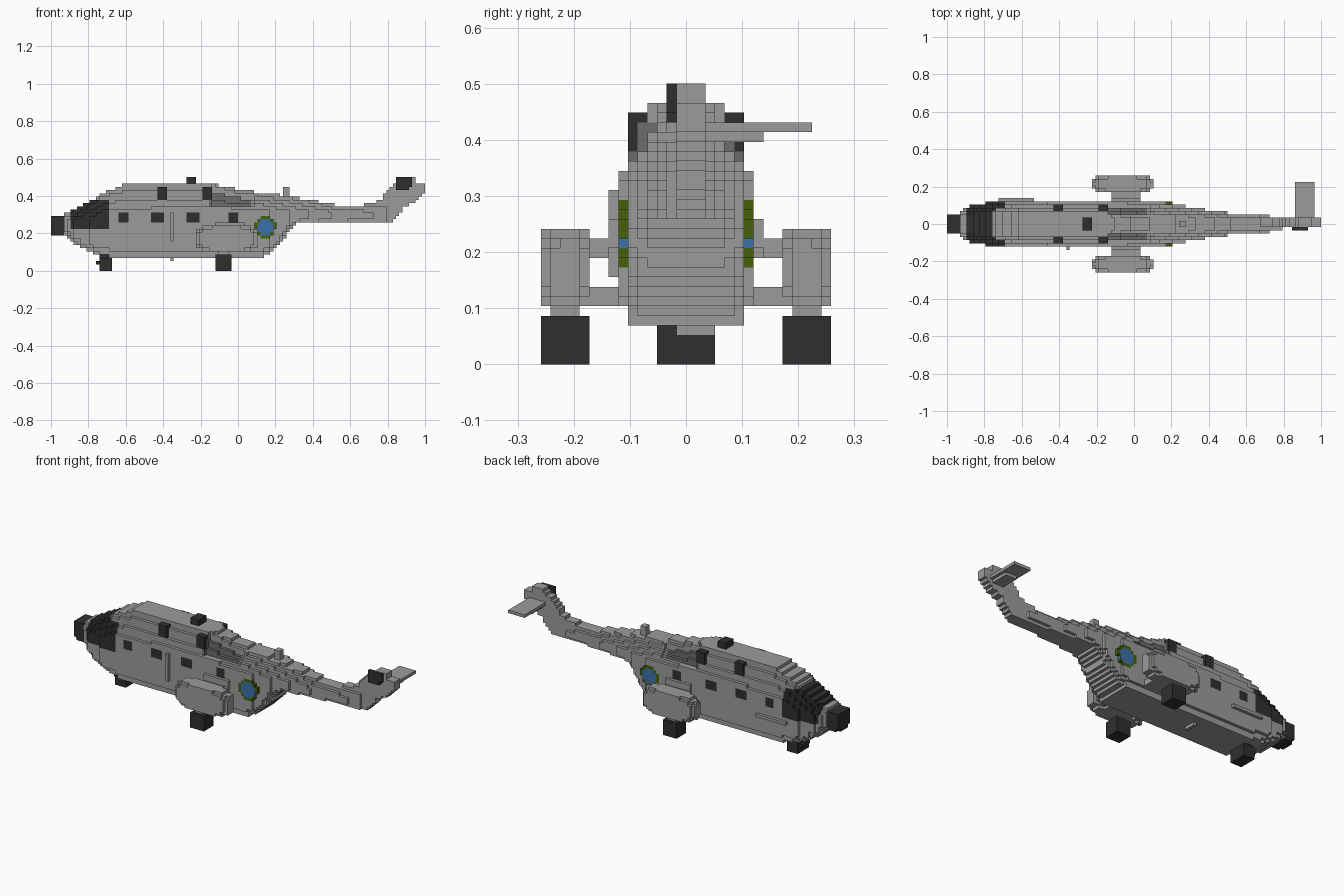
import bpy
import bmesh
from math import floor

cube = bpy.data.objects.get("Cube")
if cube:
    bpy.data.objects.remove(cube, do_unlink=True)

V = 2 / 116  # edge length of one block

COLOURS = {
    "hull_grey": (0.33, 0.33, 0.33),
    "exhaust_grey": (0.15, 0.15, 0.15),
    "dark_glass": (0.028, 0.028, 0.028),
    "roundel_blue": (0.046, 0.16, 0.40),
    "roundel_olive": (0.058, 0.12, 0.003),
}
GREY, EXHAUST, DARK, BLUE, OLIVE = range(5)
materials = []
for name, rgb in COLOURS.items():
    mat = bpy.data.materials.new(name)
    mat.use_nodes = True
    mat.diffuse_color = (*rgb, 1)
    mat.node_tree.nodes["Principled BSDF"].inputs["Base Color"].default_value = (*rgb, 1)
    materials.append(mat)

AXES = [(a, s) for a in range(3) for s in (0, 1)]


def build(name, cells):
    """Turn a {block: colour} dictionary into a mesh of its exposed faces."""
    bm = bmesh.new()
    corners = {}

    def vert(p):
        if p not in corners:
            corners[p] = bm.verts.new((p[0] * V - 1, p[1] * V, p[2] * V))
        return corners[p]

    for cell, colour in cells.items():
        for axis, side in AXES:
            near = list(cell)
            near[axis] += 2 * side - 1
            if tuple(near) in cells:
                continue
            u, w = (axis + 1) % 3, (axis + 2) % 3
            loop = []
            for du, dw in ((0, 0), (1, 0), (1, 1), (0, 1)):
                p = list(cell)
                p[axis] += side
                p[u] += du
                p[w] += dw
                loop.append(vert(tuple(p)))
            face = bm.faces.new(loop if side else loop[::-1])
            face.material_index = colour
    mesh = bpy.data.meshes.new(name)
    bm.to_mesh(mesh)
    bm.free()
    for mat in materials:
        mesh.materials.append(mat)
    obj = bpy.data.objects.new(name, mesh)
    bpy.context.collection.objects.link(obj)


def centres(lo, hi, offset=0.0):
    """Blocks whose centres lie between lo and hi, with those centres."""
    first, last = floor((lo + offset) / V) - 1, floor((hi + offset) / V) + 1
    for i in range(first, last + 1):
        c = (i + 0.5) * V - offset
        if lo < c < hi:
            yield i, c


def fill(x, y, z, colour=GREY, power=None):
    """Box of blocks, or a rounded one when a power is given."""
    cells = {}
    spans = (x, y, z)
    for i, cx in centres(*x, 1):
        for j, cy in centres(*y):
            for k, cz in centres(*z):
                r = 0
                if power:
                    r = sum(abs((2 * c - a - b) / (b - a)) ** power
                            for c, (a, b) in zip((cx, cy, cz), spans))
                if r <= 1:
                    cells[i, j, k] = colour
    return cells


def mirrored(cells):
    return cells | {(i, -1 - j, k): c for (i, j, k), c in cells.items()}


def lerp(table, x):
    for a, b in zip(table, table[1:]):
        if x <= b[0]:
            t = max(0, (x - a[0]) / (b[0] - a[0]))
            return [p + (q - p) * t for p, q in zip(a[1:], b[1:])]
    return table[-1][1:]


# Hull stations: x, bottom, top, half width, shoulder height, roof half width
HULL = [
    (-.94, .20, .305, .06, .26, .045), (-.88, .15, .325, .098, .27, .055),
    (-.80, .105, .365, .112, .28, .07), (-.72, .08, .415, .121, .30, .07),
    (-.60, .07, .467, .121, .31, .062), (-.15, .07, .467, .121, .32, .06),
    (0, .07, .435, .121, .32, .05), (.13, .075, .415, .121, .32, .05),
    (.18, .10, .412, .112, .32, .045), (.31, .25, .39, .09, .32, .04),
    (.43, .25, .37, .07, .32, .035), (.52, .25, .353, .058, .31, .03),
    (.70, .25, .353, .045, .31, .025), (.80, .25, .36, .035, .31, .02),
]
WINDOWS = (-.61, -.43, -.24, -.02)


def hull_colour(x, y, z):
    if -.89 < x < -.69 and .23 < z < .375:
        return DARK
    if any(abs(x - c) < 1.6 * V and abs(z - .288) < 1.6 * V for c in WINDOWS) and abs(y) > .09:
        return DARK
    if -.15 < x < .07 and .345 < z < .43 - .25 * max(0, x) and abs(y) > .045:
        return EXHAUST
    return GREY


# Fuselage and tail boom, with cockpit glass, windows and exhaust recesses
hull = {}
for i, x in centres(-.93, .80, 1):
    bottom, top, wide, shoulder, roof = lerp(HULL, x)
    for k, z in centres(bottom, top):
        half = wide
        if z > shoulder:
            half += (roof - wide) * (z - shoulder) / (top - shoulder)
            if -.14 < x < .08 and z > .345:
                half -= .018
        elif z < bottom + V:
            half -= .024
        elif z < bottom + 2 * V:
            half -= .01
        for j, y in centres(-half, half):
            hull[i, j, k] = hull_colour(x, y, z)

# Roundels on both flanks: blue disc with olive corners
for i, x in centres(.09, .20, 1):
    for k, z in centres(.18, .285):
        r = ((x - .145) ** 2 + (z - .233) ** 2) ** .5
        if r < .056:
            for j in (-7, -6, 5, 6):
                hull[i, j, k] = OLIVE if r > .047 else BLUE
build("fuselage", hull)

# Nose radome
build("nose_radome", fill((-1, -.93), (-.053, .053), (.19, .294), DARK, 5))

# Swept tail fin: x, bottom, top
FIN = [(.66, .25, .353), (.74, .25, .362), (.77, .25, .39), (.80, .25, .435),
       (.85, .295, .467), (.89, .34, .502), (.945, .37, .502), (.95, .38, .467),
       (.98, .41, .467), (1, .415, .467)]
fin = {}
for i, x in centres(.66, 1, 1):
    for k, z in centres(*lerp(FIN, x)):
        for j in (-1, 0, 1):
            fin[i, j, k] = GREY
build("tail_fin", fin)
build("stabilizer", fill((.86, .965), (.034, .226), (.414, .432)))
build("stabilizer_brace", fill((.88, .95), (.034, .14), (.396, .414)))
build("tail_rotor_hub", fill((.845, .925), (-.036, -.016), (.43, .503), DARK, 4))

# Side sponsons with their arms
build("sponsons", mirrored(fill((-.225, .105), (.168, .262), (.10, .244), GREY, 3.5)))
arms = fill((-.12, .03), (.12, .172), (.103, .14))
arms |= fill((-.12, .03), (.12, .14), (.205, .265))
arms |= fill((-.12, .03), (.136, .175), (.19, .227))
build("sponson_arms", mirrored(arms))

# Landing gear
build("main_wheels", mirrored(fill((-.123, -.035), (.17, .26), (0, .087), DARK, 6)))
build("main_wheel_struts", mirrored(fill((-.11, -.05), (.19, .242), (.086, .122))))
build("nose_wheels", fill((-.745, -.672), (-.053, .053), (0, .07), DARK, 8)
      | fill((-.762, -.74), (-.035, .035), (.034, .053), DARK))
build("nose_wheel_strut", fill((-.735, -.68), (-.035, .035), (.068, .105), DARK))

# Rotor mast and engine intakes
build("rotor_mast", fill((-.277, -.225), (-.036, .036), (.449, .502), DARK, 6))
vents = {}
for x in (-.405, -.165):
    vents |= fill((x - .027, x + .027), (.05, .104), (.379, .449), DARK)
build("engine_intakes", mirrored(vents))

# Small fittings: mast aerial, belly aerial, door rails
build("roof_aerial", fill((.24, .275), (-.018, .018), (.396, .449)))
build("belly_aerial", fill((-.37, -.34), (-.018, .052), (.051, .07)))
build("left_rail", fill((-.725, -.54), (.12, .14), (.19, .208)))
build("right_door_rail", fill((-.37, -.348), (-.14, -.12), (.16, .31)))
